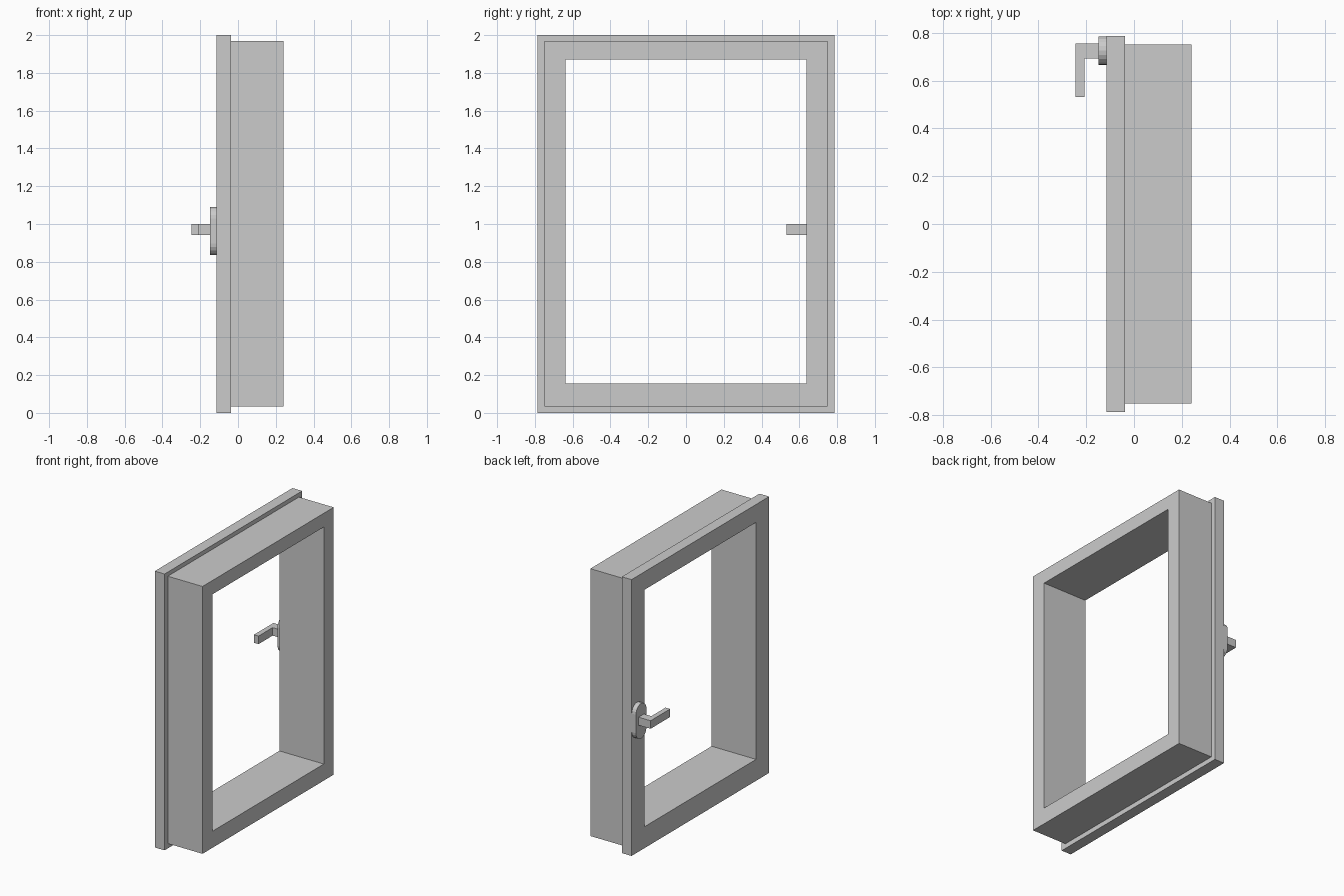
import bpy
import bmesh
from math import sin, cos, pi
from mathutils import Vector

cube = bpy.data.objects.get("Cube")
if cube:
    bpy.data.objects.remove(cube, do_unlink=True)

# Single material
grey = bpy.data.materials.new("light grey")
grey.use_nodes = True
colour = (0.6, 0.6, 0.6, 1)
grey.diffuse_color = colour
grey.node_tree.nodes["Principled BSDF"].inputs["Base Color"].default_value = colour


def finish(bm, name):
    bmesh.ops.recalc_face_normals(bm, faces=bm.faces)
    mesh = bpy.data.meshes.new(name)
    bm.to_mesh(mesh)
    bm.free()
    mesh.materials.append(grey)
    obj = bpy.data.objects.new(name, mesh)
    bpy.context.collection.objects.link(obj)
    return obj


def prism(name, outline, direction):
    """Extrude a flat outline along a direction."""
    bm = bmesh.new()
    face = bm.faces.new([bm.verts.new(p) for p in outline])
    new = bmesh.ops.extrude_face_region(bm, geom=[face], use_keep_orig=True)["geom"]
    verts = [v for v in new if isinstance(v, bmesh.types.BMVert)]
    bmesh.ops.translate(bm, verts=verts, vec=Vector(direction))
    return finish(bm, name)


def ring_sweep(name, section):
    """Join rectangular loops (x, half width, bottom, top) into a closed frame."""
    bm = bmesh.new()
    loops = [[bm.verts.new((x, y, z)) for y, z in ((-w, b), (w, b), (w, t), (-w, t))]
             for x, w, b, t in section]
    for i, loop in enumerate(loops):
        nxt = loops[(i + 1) % len(loops)]
        for j in range(4):
            k = (j + 1) % 4
            bm.faces.new((loop[j], loop[k], nxt[k], nxt[j]))
    return finish(bm, name)


# Window frame: thin overlapping flange stepping in to the deep casing
flange = (0.787, 0, 2)
casing = (0.75, 0.035, 1.97)
opening = (0.637, 0.155, 1.87)
ring_sweep("window_frame", [
    (-0.115, *opening), (-0.115, *flange), (-0.037, *flange),
    (-0.037, *casing), (0.241, *casing), (0.241, *opening)])

# Handle plate: upright rounded plate on the flange
plate_y, plate_z, radius, straight, steps = 0.725, 0.963, 0.06, 0.067, 10
outline = []
for side in (1, -1):
    for i in range(steps + 1):
        a = pi * i / steps
        outline.append((-0.115, plate_y + side * radius * cos(a),
                        plate_z + side * (straight + radius * sin(a))))
prism("handle_plate", outline, (-0.034, 0, 0))

# Handle: square stem turning into a lever
lever = [(-0.149, 0.755), (-0.245, 0.755), (-0.245, 0.532),
         (-0.208, 0.532), (-0.208, 0.693), (-0.149, 0.693)]
prism("handle_lever", [(x, y, 0.943) for x, y in lever], (0, 0, 0.058))
